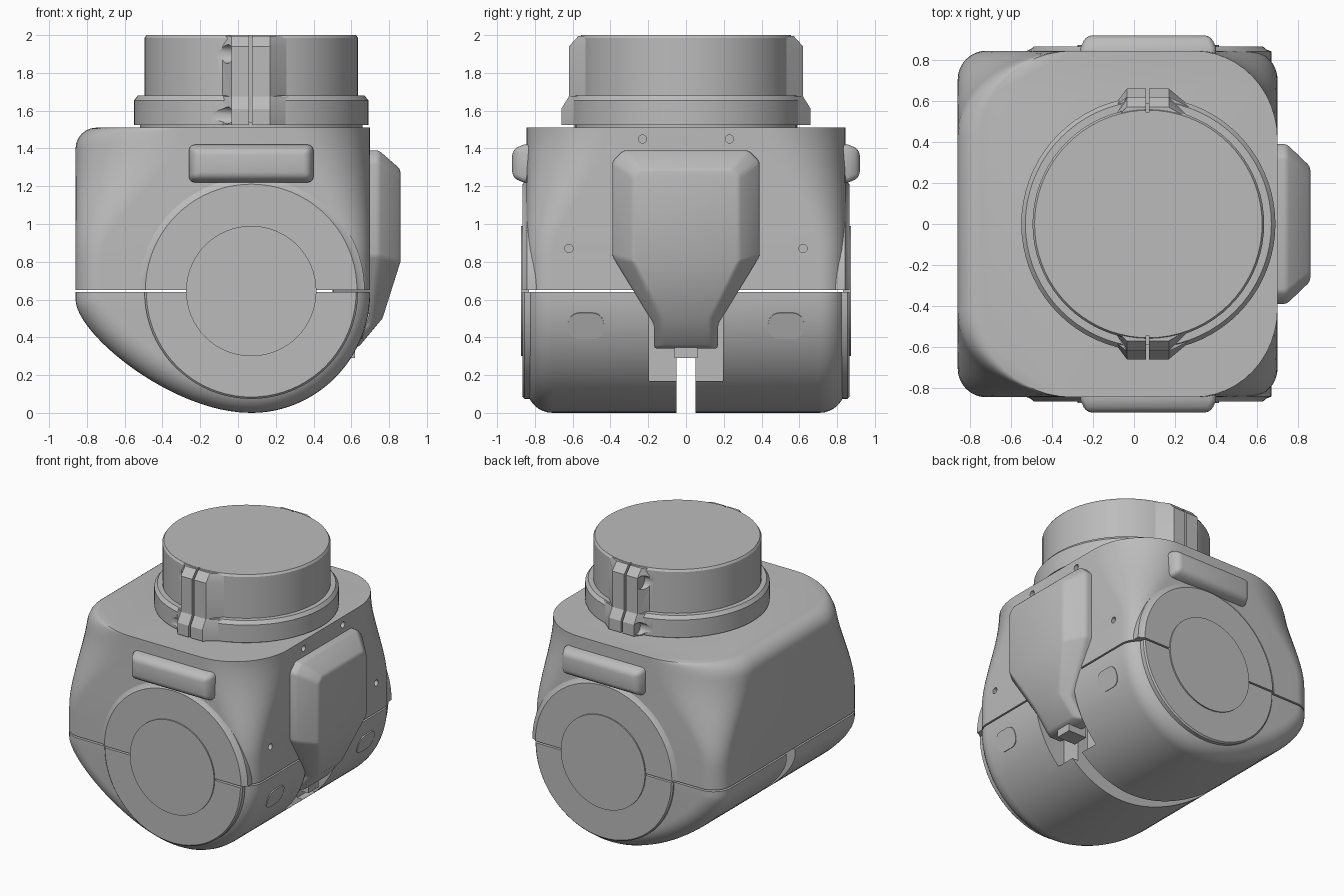
import bpy, bmesh
from math import sin, cos, pi, sqrt, radians
from mathutils import Vector

if "Cube" in bpy.data.objects:
    bpy.data.objects.remove(bpy.data.objects["Cube"])

grey = bpy.data.materials.new("plain grey")
grey.use_nodes = True
COLOUR = (0.5, 0.5, 0.5, 1)
grey.diffuse_color = COLOUR
grey.node_tree.nodes["Principled BSDF"].inputs["Base Color"].default_value = COLOUR

CX, CZ = 0.07, 0.645      # shared axis of the round side parts
HALF_Y = 0.845
EDGE = 0.14               # rounding of the body's side edges
SIDES = (("front", -1), ("back", 1))


def loft(name, rings, strip=False):
    """Skin a list of equal rings; strip caps bridge mirrored ring points."""
    bm = bmesh.new()
    vs = [[bm.verts.new(p) for p in ring] for ring in rings]
    n = len(vs[0])
    for a, b in zip(vs, vs[1:]):
        for i in range(n):
            j = (i + 1) % n
            bm.faces.new((a[i], a[j], b[j], b[i]))
    for cap in (vs[0], vs[-1]):
        if strip:
            for i in range(n // 2 - 1):
                bm.faces.new((cap[i], cap[i + 1], cap[n - 2 - i], cap[n - 1 - i]))
        else:
            bm.faces.new(cap)
    bmesh.ops.recalc_face_normals(bm, faces=bm.faces)
    mesh = bpy.data.meshes.new(name)
    bm.to_mesh(mesh)
    bm.free()
    mesh.materials.append(grey)
    obj = bpy.data.objects.new(name, mesh)
    bpy.context.collection.objects.link(obj)
    return obj


def activate(obj):
    bpy.ops.object.select_all(action='DESELECT')
    obj.select_set(True)
    bpy.context.view_layer.objects.active = obj


def smooth(obj, angle=32):
    activate(obj)
    bpy.ops.object.shade_smooth_by_angle(angle=radians(angle))
    return obj


def bevel(obj, width, segments=3):
    activate(obj)
    mod = obj.modifiers.new("bevel", 'BEVEL')
    mod.width, mod.segments, mod.angle_limit = width, segments, radians(25)
    bpy.ops.object.modifier_apply(modifier=mod.name)
    return obj


def cut(obj, cutters):
    for cutter in cutters:
        activate(obj)
        mod = obj.modifiers.new("cut", 'BOOLEAN')
        mod.operation, mod.object, mod.solver = 'DIFFERENCE', cutter, 'EXACT'
        bpy.ops.object.modifier_apply(modifier=mod.name)
    return obj


def box(name, x0, x1, y0, y1, z0, z1):
    return loft(name, [[(x0, y0, z), (x1, y0, z), (x1, y1, z), (x0, y1, z)] for z in (z0, z1)])


def rod_x(name, x0, x1, y, z, r, n=20):
    """Cylinder along x."""
    return loft(name, [[(x, y + r * cos(2 * pi * i / n), z + r * sin(2 * pi * i / n))
                        for i in range(n)] for x in (x0, x1)])


def discard(cutters):
    for c in cutters:
        bpy.data.objects.remove(c)


# Upper housing: rounded plan whose corners sweep inward towards the top
def plan_ring(z):
    t = min(max((z - 0.82) / 0.69, 0), 1)
    t = t * t * (3 - 2 * t)
    dx = 0.11 - sqrt(max(0.11 ** 2 - max(z - 1.4, 0) ** 2, 0))
    ry = EDGE + 0.29 * t
    corners = ((0.70, 1, EDGE + 0.27 * t, 0), (-0.86 + dx, 1, EDGE + 0.42 * t - dx, 1),
               (-0.86 + dx, -1, EDGE + 0.42 * t - dx, 2), (0.70, -1, EDGE + 0.27 * t, 3))
    ring = []
    for x, sy, rx, q in corners:
        sx = 1 if x > 0 else -1
        for i in range(13):
            a = (q + i / 12) * pi / 2
            ring.append((x - sx * rx + rx * cos(a), sy * (HALF_Y - ry) + ry * sin(a), z))
    return ring


levels = [CZ + 0.006, 0.82] + [0.82 + 0.58 * i / 12 for i in range(1, 13)]
levels += [1.4 + 0.11 * sin(i * pi / 12) for i in range(1, 7)]
upper = loft("upper_housing", [plan_ring(z) for z in levels])
holes = [rod_x("screw_hole_cutter", 0.64, 0.8, s * y, z, 0.022)
         for s in (-1, 1) for y, z in ((0.23, 1.45), (0.62, 0.87))]
smooth(cut(upper, holes))
discard(holes)

# Lower covers: two mirrored halves with a slot between them
profile = [Vector((-0.86, CZ - 0.006)), Vector((-0.86, 0.62))]
P = [Vector(p) for p in ((-0.86, 0.6), (-0.86, 0.42), (-0.35, 0), (CX, 0))]
for i in range(25):
    t = i / 24
    u = 1 - t
    profile.append(u ** 3 * P[0] + 3 * u * u * t * P[1] + 3 * u * t * t * P[2] + t ** 3 * P[3])
for i in range(1, 25):
    a = -pi / 2 + i / 24 * pi / 2
    profile.append(Vector((CX + 0.63 * cos(a), (CZ - 0.006) * (1 + sin(a)))))


def inset(d):
    out = []
    for i, p in enumerate(profile):
        t = profile[min(i + 1, len(profile) - 1)] - profile[max(i - 1, 0)]
        if i == len(profile) - 1:
            t = Vector((0, 1))
        t.normalize()
        out.append(p + d * Vector((-t.y, t.x)))
    return out


for side, s in SIDES:
    steps = [(0.05, 0)] + [(HALF_Y - EDGE * (1 - sin(a)), EDGE * (1 - cos(a)))
                           for a in (i * pi / 16 for i in range(9))]
    cover = loft(side + "_lower_cover", [[(p.x, s * y, p.y) for p in inset(d)] for y, d in steps])
    notch = box("notch_cutter", 0.45, 0.9, -0.195, 0.195, 0.17, 0.7)
    smooth(cut(cover, [notch]))
    discard([notch])

    # Oval pads lying on the curved cover
    pad = box(side + "_oval_pad", -0.01, 0.01, -0.095, 0.095, -0.072, 0.072)
    bm = bmesh.new()
    bm.from_mesh(pad.data)
    long_edges = [e for e in bm.edges if abs(e.verts[0].co.x - e.verts[1].co.x) > 0.01]
    bmesh.ops.bevel(bm, geom=long_edges, offset=0.06, segments=6, profile=0.5, affect='EDGES')
    bm.to_mesh(pad.data)
    bm.free()
    a = radians(-17)
    pad.location = (CX + 0.626 * cos(a), s * 0.53, CZ + 0.626 * sin(a))
    pad.rotation_euler.y = -a
    smooth(pad)

    # Round side boss, split along the seam, with a hub plate
    for half, k in (("upper", 1), ("lower", -1)):
        rings = [[(CX + r * cos(i * pi / 40), s * y, CZ + k * (0.006 + r * sin(i * pi / 40)))
                  for i in range(41)]
                 for r, y in ((0.60, 0.78), (0.60, 0.842), (0.575, 0.852), (0.56, 0.865))]
        if k < 0:
            rings = [[(CX + r * cos(i * pi / 40), s * y, CZ - 0.006 - r * sin(i * pi / 40))
                      for i in range(41)]
                     for r, y in ((0.565, 0.75), (0.565, 0.855), (0.555, 0.865))]
        smooth(loft(f"{side}_{half}_boss", rings), 20)
    smooth(loft(side + "_hub_plate",
                [[(CX + 0.345 * cos(i * pi / 32), s * y, CZ + 0.345 * sin(i * pi / 32))
                  for i in range(64)] for y in (0.83, 0.874)]))

    # Raised side bar
    bar = loft(side + "_bar", [[(-0.26 + d, s * y, 1.22 + d), (0.40 - d, s * y, 1.22 + d),
                                (0.40 - d, s * y, 1.42 - d), (-0.26 + d, s * y, 1.42 - d)]
                               for y, d in ((0.78, 0), (0.86, 0), (0.92, 0.025))])
    smooth(bevel(bar, 0.03), 40)

# Tapered module on the right face, with a tongue entering the slot
outer = ((0.33, 1.39, 0.745), (0.39, 1.33, 0.745), (0.39, 0.83, 0.745), (0.17, 0.47, 0.70), (0.17, 0.34, 0.60))
inner = ((0.24, 1.29, 0.86), (0.28, 1.25, 0.86), (0.28, 0.80, 0.86), (0.13, 0.50, 0.765), (0.13, 0.35, 0.64))


def both(points, x=None):
    return ([(x or px, y, z) for y, z, px in points] +
            [(x or px, -y, z) for y, z, px in reversed(points)])


module = loft("right_module", [both(outer, 0.5), both(outer), both(inner)], strip=True)
smooth(bevel(module, 0.015, 2))
box("module_tongue", 0.47, 0.62, -0.06, 0.06, 0.29, 0.45)


# Mounting neck, two clamp rings and their lugs
def turned(name, rows, n=72):
    return loft(name, [[(CX + r * cos(2 * pi * i / n), r * sin(2 * pi * i / n), z)
                        for i in range(n)] for r, z in rows])


smooth(turned("neck", ((0.59, 1.5), (0.59, 1.54))))
lower_ring = turned("lower_clamp_ring", ((0.62, 1.525), (0.62, 1.655), (0.60, 1.68)))
upper_ring = turned("upper_clamp_ring", ((0.565, 1.67), (0.565, 1.985), (0.555, 2.0)))


def lug(name, s, base, rows):
    return loft(name, [[(-0.11, s * base, z), (-0.035, s * y, z), (0.17, s * y, z), (0.29, s * base, z)]
                       for z, y in rows])


cutters = []
lugs = []
for side, s in SIDES:
    lugs.append(lug(side + "_lower_lug", s, 0.56, ((1.525, 0.66), (1.61, 0.66), (1.675, 0.62))))
    lugs.append(lug(side + "_upper_lug", s, 0.50, ((1.67, 0.62), (1.94, 0.62), (1.995, 0.57))))
    y0, y1 = sorted((s * 0.545, s * 0.8))
    cutters.append(box("slit_cutter", 0.058, 0.073, y0, y1, 1.515, 2.1))
    cutters.append(rod_x("upper_recess_cutter", -0.3, -0.035, s * 0.585, 1.9, 0.05))
    cutters.append(rod_x("lower_recess_cutter", -0.3, -0.035, s * 0.63, 1.575, 0.045))
for part in [lower_ring, upper_ring] + lugs:
    smooth(cut(part, cutters), 25)
discard(cutters)
